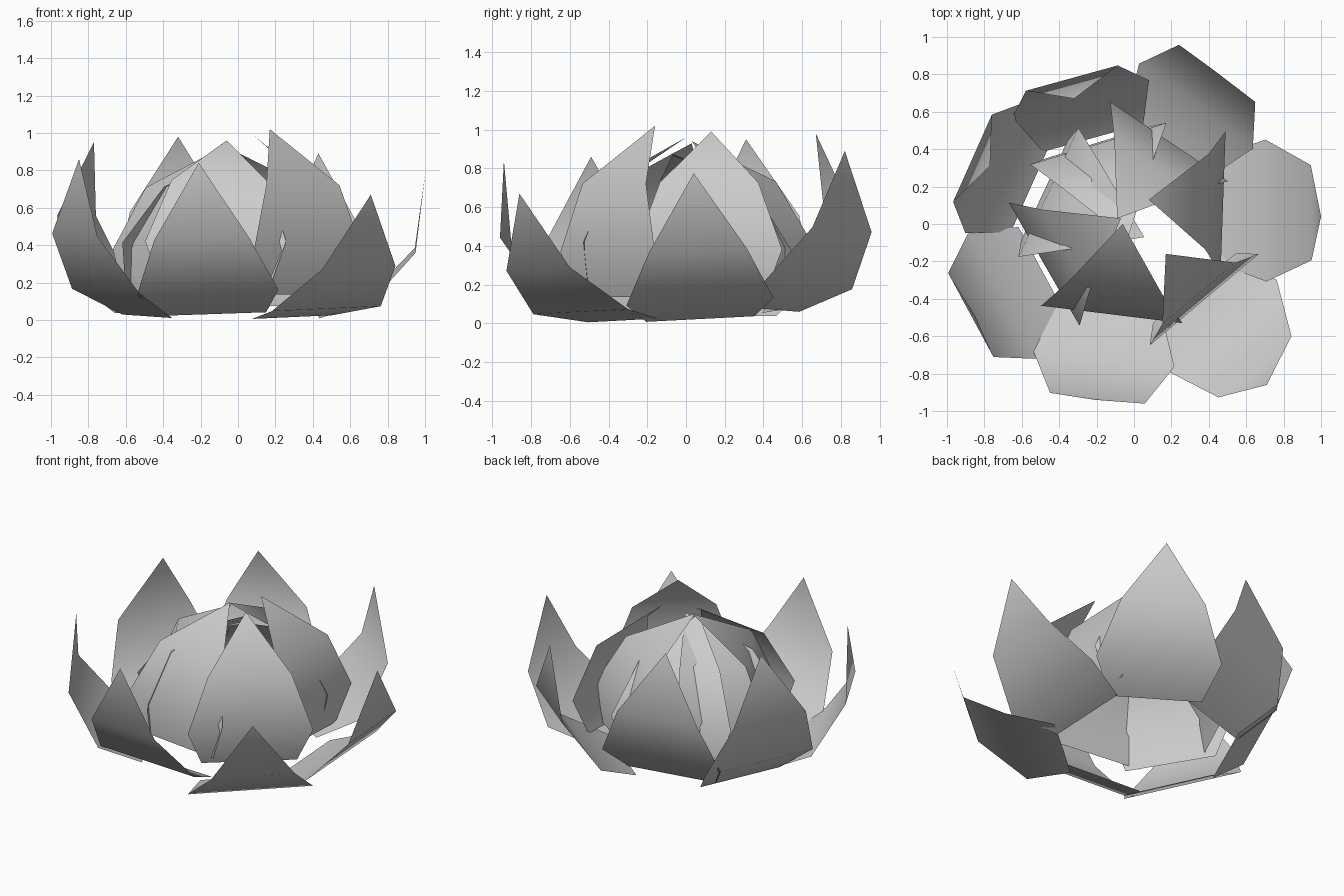
import bpy
from math import radians

cube = bpy.data.objects.get("Cube")
if cube:
    bpy.data.objects.remove(cube, do_unlink=True)

# One plain grey for every petal
grey = bpy.data.materials.new("petal grey")
grey.use_nodes = True
colour = (0.6, 0.6, 0.6, 1)
grey.diffuse_color = colour
grey.node_tree.nodes["Principled BSDF"].inputs["Base Color"].default_value = colour

# Petal outline as rows (outward, half width, height), measured from the tip
UPPER_ROWS = [(-0.395, 0.38, -0.61), (-0.115, 0.255, -0.39)]
OUTER_BASE = (-0.68, 0.28, -0.655)
INNER_BASE = (-0.635, 0.29, -0.66)


def make_petal_mesh(name, base):
    verts = [(r, side * w, z) for r, w, z in [base] + UPPER_ROWS for side in (-1, 1)]
    verts.append((0, 0, 0))
    last = len(verts) - 1
    faces = [(i, i + 1, i + 3, i + 2) for i in range(0, last - 2, 2)]
    faces.append((last - 2, last - 1, last))
    mesh = bpy.data.meshes.new(name)
    mesh.from_pydata(verts, [], faces)
    mesh.materials.append(grey)
    mesh.shade_smooth()
    return mesh


def place_ring(name, base, petals):
    """Each petal: tip position, facing angle, inward tilt, sideways roll."""
    mesh = make_petal_mesh(name, base)
    for number, (tip, facing, tilt, roll) in enumerate(petals, 1):
        petal = bpy.data.objects.new(f"{name}_{number}", mesh)
        petal.location = tip
        petal.rotation_euler = (radians(roll), -radians(tilt), radians(facing))
        bpy.context.collection.objects.link(petal)


# Open outer ring
place_ring("outer_petal", OUTER_BASE, [
    ((1.0, 0.04, 0.775), 0, 9, 3),
    ((0.71, -0.86, 0.67), -50, 0, 2),
    ((-0.21, -0.94, 0.84), -97, 15, 2),
    ((-0.85, -0.49, 0.86), 209, 19, -2),
    ((-0.77, 0.31, 0.95), 156, 31, 0),
    ((-0.32, 0.67, 0.98), 107, 32, -3),
    ((0.43, 0.82, 0.89), 54, 16, -3),
])

# Closed inner ring
place_ring("inner_petal", INNER_BASE, [
    ((0.08, 0.13, 0.99), -2, 66, 0),
    ((0.17, -0.16, 1.02), -50, 59, 0),
    ((-0.06, 0.0, 0.96), -97, 75, 0),
    ((-0.07, 0.03, 0.93), 207, 74, 3),
    ((0.055, -0.07, 0.87), 155, 84, 0),
    ((-0.035, -0.08, 0.88), 107, 80, 0),
    ((-0.09, 0.03, 0.94), 56, 76, 0),
])
